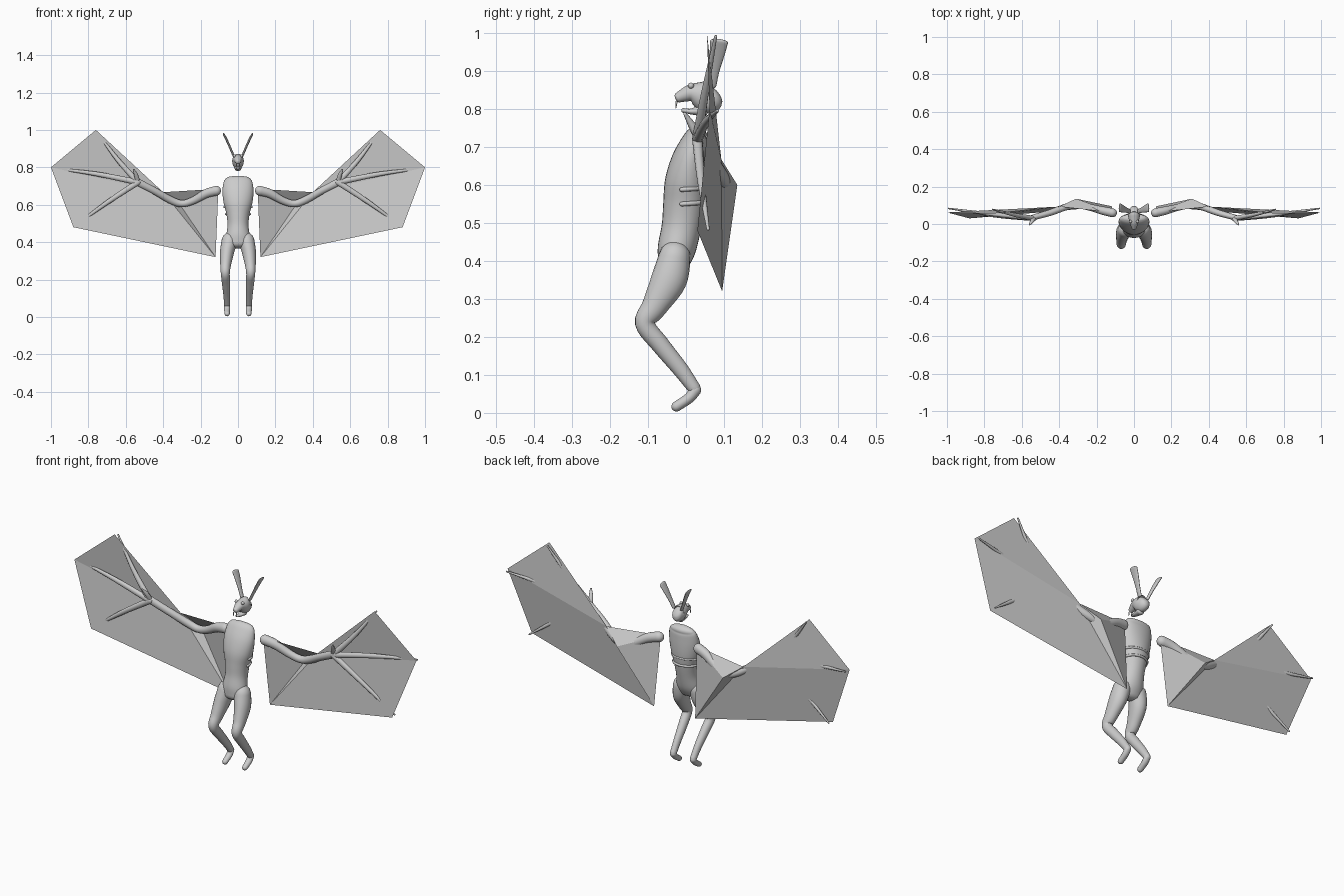
import bpy, bmesh, math
from mathutils import Vector

if "Cube" in bpy.data.objects:
    bpy.data.objects.remove(bpy.data.objects["Cube"])


def finish(name, bm, smooth=True):
    bmesh.ops.recalc_face_normals(bm, faces=bm.faces)
    me = bpy.data.meshes.new(name)
    bm.to_mesh(me)
    bm.free()
    for p in me.polygons:
        p.use_smooth = smooth
    ob = bpy.data.objects.new(name, me)
    bpy.context.collection.objects.link(ob)
    return ob


def spline(pts, steps=5):
    """Catmull-Rom through tuples of any length"""
    out = []
    for i in range(len(pts) - 1):
        p = [pts[max(i - 1, 0)], pts[i], pts[i + 1], pts[min(i + 2, len(pts) - 1)]]
        for k in range(steps):
            t = k / steps
            out.append([0.5 * (2 * b + (c - a) * t + (2 * a - 5 * b + 4 * c - d) * t * t
                               + (3 * b - a - 3 * c + d) * t ** 3) for a, b, c, d in zip(*p)])
    return out + [list(pts[-1])]


def loft(name, pts, ref=(1, 0, 0), mirror=1, sides=20, cap=1.0):
    """Round-ended tube; points are (x, y, z, radius along ref, other radius)"""
    rows = spline(pts)
    P = [Vector((r[0] * mirror, r[1], r[2])) for r in rows]
    n = len(P)
    T = [(P[min(i + 1, n - 1)] - P[max(i - 1, 0)]).normalized() for i in range(n)]
    rings = [(P[i], T[i], rows[i][3], rows[i][4]) for i in range(n)]
    start, end = [], []
    for a in (25, 50, 70, 85):
        c, s = math.cos(math.radians(a)), math.sin(math.radians(a)) * cap
        for lst, i, d in ((start, 0, -1), (end, n - 1, 1)):
            ru, rv = rows[i][3:5]
            lst.append((P[i] + T[i] * d * min(ru, rv) * s, T[i], ru * c, rv * c))
    rings = start[::-1] + rings + end
    bm = bmesh.new()
    prev = None
    for i, (p, t, ru, rv) in enumerate(rings):
        u = Vector(ref)
        u = (u - t * u.dot(t)).normalized()
        v = t.cross(u)
        cur = [bm.verts.new(p + u * ru * math.cos(2 * math.pi * k / sides)
                            + v * rv * math.sin(2 * math.pi * k / sides)) for k in range(sides)]
        if prev:
            for k in range(sides):
                j = (k + 1) % sides
                bm.faces.new((prev[k], prev[j], cur[j], cur[k]))
        if i in (0, len(rings) - 1):
            bm.faces.new(cur)
        prev = cur
    return finish(name, bm)


def ball(name, loc, r):
    bm = bmesh.new()
    bmesh.ops.create_uvsphere(bm, u_segments=14, v_segments=8, radius=r)
    bmesh.ops.translate(bm, verts=bm.verts, vec=loc)
    return finish(name, bm)


# Torso
loft("torso", [(0, -.035, .39, .065, .04), (0, -.025, .43, .064, .05), (0, -.012, .49, .056, .052),
               (0, -.004, .55, .062, .056), (0, .002, .61, .077, .057), (0, .012, .67, .083, .048),
               (0, .025, .72, .077, .033), (0, .033, .738, .066, .024)], sides=28, cap=.6)

# Rib bands wrapped round the back, and the chest crease
for i, (z, rx) in enumerate(((.55, .064), (.588, .073))):
    arc = []
    for k in range(13):
        a = math.radians(-8 + 196 * k / 12)
        arc.append((rx * math.cos(a), -.003 + .058 * math.sin(a), z + .004 * math.sin(a), .006, .006))
    loft(f"rib_band_{i + 1}", arc, ref=(0, 0, 1), sides=8)
loft("chest_crease", [(-.03, -.036, .658, .003, .003), (0, -.041, .654, .003, .003),
                      (.03, -.036, .658, .003, .003)], ref=(0, 0, 1), sides=8)

# Head: cranium with snout, and lower jaw
loft("head", [(0, -.022, .829, .013, .013), (0, -.005, .836, .019, .018), (0, .015, .842, .025, .024),
              (0, .04, .836, .031, .038), (0, .06, .83, .03, .042), (0, .072, .838, .026, .033)], cap=.5)
loft("lower_jaw", [(0, -.008, .796, .009, .006), (0, .015, .793, .014, .008),
                   (0, .045, .797, .019, .018)], cap=.7)

# Wing corner points: shoulder, back of elbow, arm top, three finger tips, inner hem
wing = [(.105, .06, .685), (.31, .135, .6), (.40, .093, .667), (.76, .055, 1.0),
        (1.0, .062, .80), (.88, .03, .48), (.12, .095, .32)]
wing_faces = [(2, 3, 4), (2, 4, 5, 6), (1, 2, 6), (0, 1, 6), (0, 2, 1)]

for s, side in ((1, "left"), (-1, "right")):
    # Legs and feet
    loft(f"{side}_leg", [(.045, -.03, .41, .042, .042), (.058, -.045, .35, .038, .047),
                         (.066, -.083, .28, .029, .034), (.068, -.108, .235, .024, .026),
                         (.064, -.068, .18, .022, .024), (.06, -.015, .115, .018, .021),
                         (.058, .022, .064, .016, .017)], mirror=s)
    loft(f"{side}_foot", [(.058, .024, .06, .016, .016), (.058, .008, .039, .016, .014),
                          (.058, -.025, .017, .014, .0135)], mirror=s)
    # Arm
    loft(f"{side}_arm", [(.115, .06, .675, .024, .026), (.17, .072, .66, .022, .024),
                         (.24, .09, .622, .018, .02), (.30, .1, .606, .018, .019),
                         (.36, .092, .625, .018, .02), (.45, .06, .676, .017, .019),
                         (.54, .035, .722, .015, .02)], ref=(0, 1, 0), mirror=s)
    # Fingers and thumb
    tips = [(.755, .078, .99), (.99, .083, .795), (.875, .058, .484)]
    for i, t in enumerate(tips):
        w = Vector((.535, .03, .72))
        m = w.lerp(Vector(t), .5) + Vector((0, -.004, (-.012, .008, .006)[i]))
        loft(f"{side}_finger_{i + 1}", [(*w, .014, .016), (*m, .01, .012), (*t, .004, .004)],
             ref=(0, 1, 0), mirror=s, sides=12)
    loft(f"{side}_thumb", [(.535, .035, .72, .012, .013), (.545, .015, .758, .01, .011),
                           (.558, -.003, .787, .004, .005)], ref=(0, 1, 0), mirror=s, sides=12)
    # Flat wing membrane
    bm = bmesh.new()
    vs = [bm.verts.new((x * s, y, z)) for x, y, z in wing]
    for f in wing_faces:
        bm.faces.new([vs[i] for i in f])
    finish(f"{side}_wing_membrane", bm, smooth=False)
    # Ear, eye and fang
    loft(f"{side}_ear", [(.024, .068, .862, .012, .006), (.04, .074, .9, .014, .006),
                         (.06, .082, .945, .02, .006), (.076, .087, .977, .024, .005)],
         ref=(0, 1, 0), mirror=s, cap=1.4)
    ball(f"{side}_eye", (.019 * s, .013, .861), .008)
    loft(f"{side}_fang", [(.008, -.025, .818, .003, .003), (.008, -.027, .802, .0012, .0012)],
         mirror=s, sides=8)
